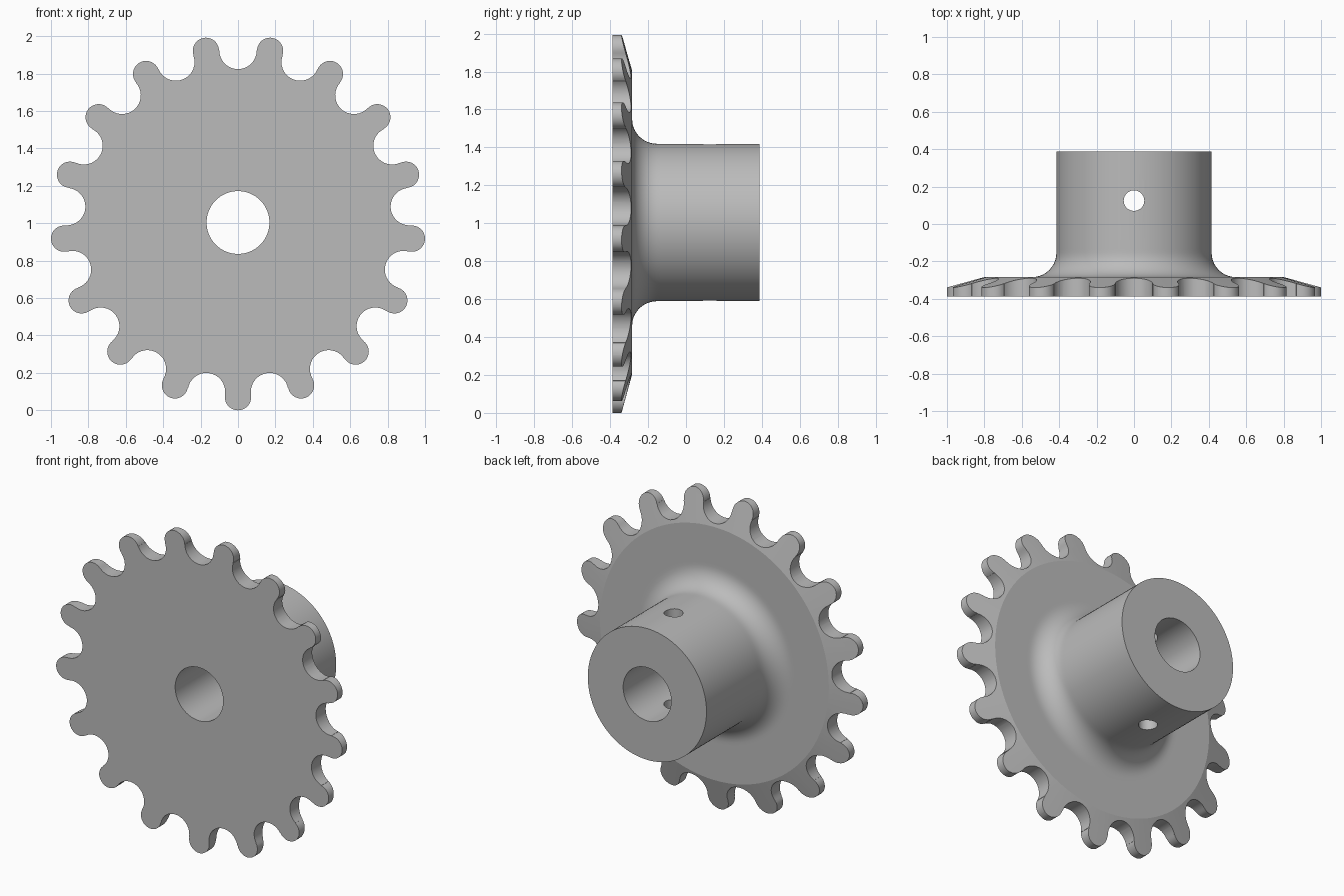
import bpy, bmesh
from math import sin, cos, pi, radians, acos
from mathutils import Vector, Matrix

cube = bpy.data.objects.get("Cube")
if cube:
    bpy.data.objects.remove(cube, do_unlink=True)

TEETH = 17
CENTRE_Z = 1.004
FRONT, PLATE_BACK, HUB_BACK = -0.388, -0.284, 0.388
BORE, HUB, FILLET = 0.168, 0.415, 0.13
TIP_R, TIP_C = 0.07, 0.934         # tooth tip arc: radius, distance from centre
ROOT_R, ROOT_C = 0.1, 0.92         # tooth gap arc

steel = bpy.data.materials.new("steel grey")
steel.use_nodes = True
grey = (0.5, 0.5, 0.5, 1)
steel.diffuse_color = grey
steel.node_tree.nodes["Principled BSDF"].inputs["Base Color"].default_value = grey


def make_object(name, bm):
    bmesh.ops.recalc_face_normals(bm, faces=bm.faces)
    mesh = bpy.data.meshes.new(name)
    bm.to_mesh(mesh)
    bm.free()
    mesh.materials.append(steel)
    obj = bpy.data.objects.new(name, mesh)
    bpy.context.collection.objects.link(obj)
    return obj


def boolean(target, cutter, operation):
    mod = target.modifiers.new(operation, 'BOOLEAN')
    mod.operation = operation
    mod.solver = 'EXACT'
    mod.object = cutter
    bpy.context.view_layer.objects.active = target
    bpy.ops.object.modifier_apply(modifier=mod.name)
    bpy.data.objects.remove(cutter, do_unlink=True)


def turned_body(segments=96):
    """Plate, fillet, hub and bore as one lathe profile of (radius, y)."""
    profile = [(BORE, FRONT), (1.1, FRONT), (1.1, -0.366),
               (0.8, PLATE_BACK), (HUB + FILLET + 0.02, PLATE_BACK)]
    for i in range(11):
        a = pi / 2 * i / 10
        profile.append((HUB + FILLET * (1 - sin(a)), PLATE_BACK + FILLET * (1 - cos(a))))
    profile.sort(key=lambda p: 0)
    # the fillet runs from the plate towards the hub
    profile += [(HUB, PLATE_BACK + FILLET + 0.02), (HUB, HUB_BACK), (BORE, HUB_BACK)]
    return profile, segments


def lathe(name, profile, segments):
    bm = bmesh.new()
    rings = []
    for k in range(segments):
        a = 2 * pi * k / segments
        rings.append([bm.verts.new((r * sin(a), y, CENTRE_Z - r * cos(a))) for r, y in profile])
    n = len(profile)
    for k in range(segments):
        p, q = rings[k], rings[(k + 1) % segments]
        for i in range(n):
            j = (i + 1) % n
            bm.faces.new((p[i], p[j], q[j], q[i]))
    return make_object(name, bm)


def tooth_outline():
    """Alternating tip and gap arcs, starting with a tooth straight down."""
    half = pi / TEETH
    tip = Vector((0, TIP_C))
    gap = Vector((ROOT_C * sin(half), ROOT_C * cos(half)))
    d = (gap - tip).normalized()
    tip_span = acos(d.y)                                      # from outward
    gap_span = acos(max(-1, min(1, d.dot(gap.normalized()))))  # from inward
    points = []
    for k in range(TEETH):
        base = 2 * half * k
        for i in range(21):
            a = base + tip_span * (i / 10 - 1)
            points.append((TIP_C * sin(base) + TIP_R * sin(a),
                           TIP_C * cos(base) + TIP_R * cos(a)))
        base += half
        for i in range(19):
            a = base + pi - gap_span * (i / 9 - 1)
            points.append((ROOT_C * sin(base) + ROOT_R * sin(a),
                           ROOT_C * cos(base) + ROOT_R * cos(a)))
    return points


def prism(name, points, y0, y1):
    bm = bmesh.new()
    face = bm.faces.new([bm.verts.new((u, y0, CENTRE_Z - v)) for u, v in points])
    ext = bmesh.ops.extrude_face_region(bm, geom=[face])
    moved = [g for g in ext["geom"] if isinstance(g, bmesh.types.BMVert)]
    bmesh.ops.translate(bm, verts=moved, vec=(0, y1 - y0, 0))
    return make_object(name, bm)


# Plate and hub, cut to the toothed outline
sprocket = lathe("toothed_wheel_with_hub", *turned_body())
boolean(sprocket, prism("tooth_cutter", tooth_outline(), -0.6, 0.6), 'INTERSECT')

# Set-screw hole straight through the hub
bm = bmesh.new()
bmesh.ops.create_cone(bm, cap_ends=True, segments=40, radius1=0.055, radius2=0.055, depth=1.2,
                      matrix=Matrix.Translation((0, 0.125, CENTRE_Z)))
boolean(sprocket, make_object("hole_cutter", bm), 'DIFFERENCE')

# Smooth arcs, crisp edges
bpy.ops.object.select_all(action='DESELECT')
sprocket.select_set(True)
bpy.context.view_layer.objects.active = sprocket
bpy.ops.object.shade_smooth_by_angle(angle=radians(13))
